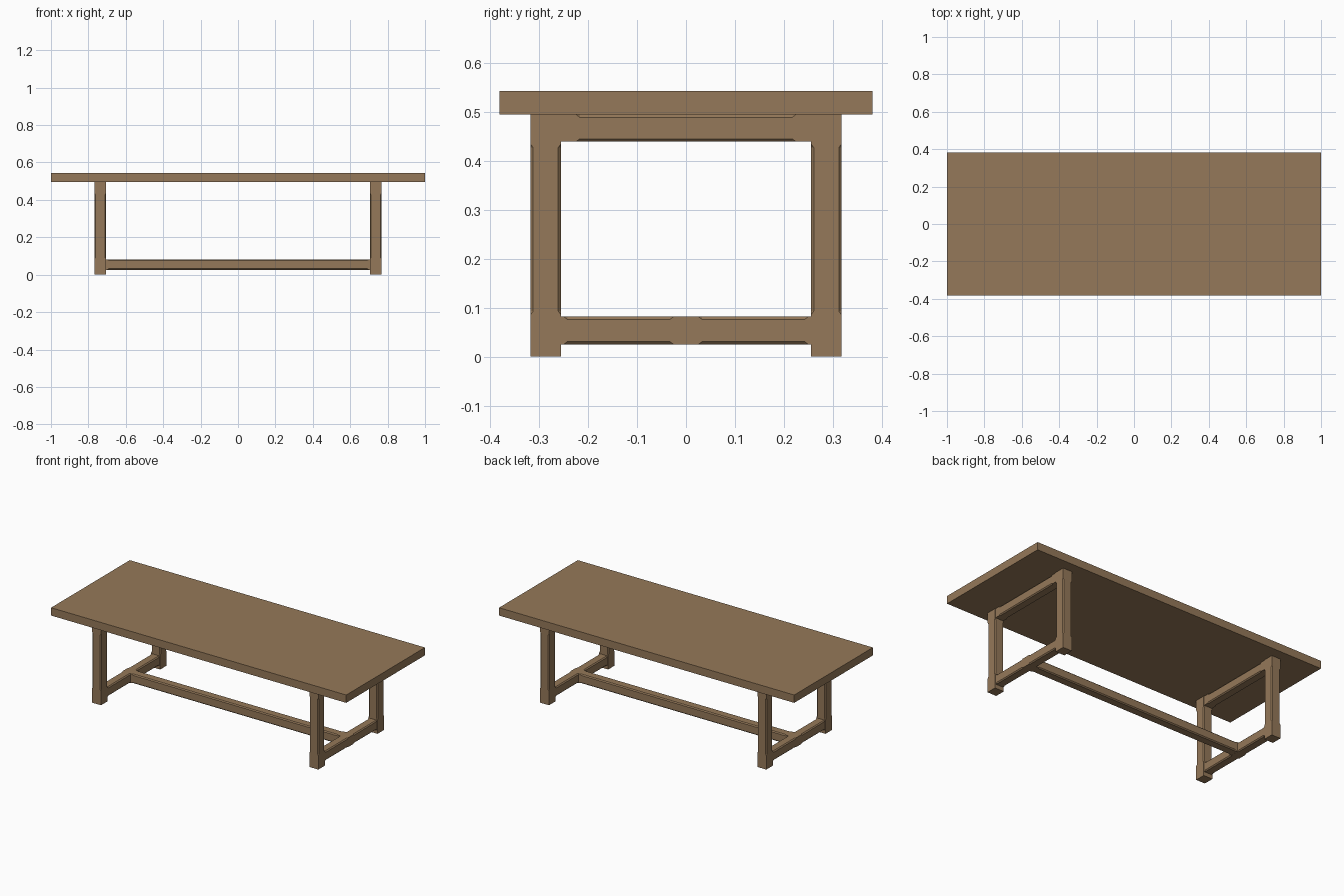
import bpy, bmesh
from mathutils import Vector

if "Cube" in bpy.data.objects:
    bpy.data.objects.remove(bpy.data.objects["Cube"])

wood = bpy.data.materials.new("brown wood")
wood.diffuse_color = (0.30, 0.19, 0.10, 1)
wood.use_nodes = True
wood.node_tree.nodes["Principled BSDF"].inputs["Base Color"].default_value = wood.diffuse_color


def beam(name, lo, hi, axis, spans=(), c=0.006):
    """Box from lo to hi along an axis, with stopped chamfers on the given spans."""
    lo, hi = Vector(lo), Vector(hi)
    u, v = (axis + 1) % 3, (axis + 2) % 3
    # ring positions along the beam and the chamfer at each
    stations = [(lo[axis], 0)]
    for a, b in spans:
        stations += [(a, 0), (a + 0.008, c), (b - 0.008, c), (b, 0)]
    stations.append((hi[axis], 0))
    bm = bmesh.new()
    rings = []
    for t, k in stations:
        u0, u1, v0, v1 = lo[u], hi[u], lo[v], hi[v]
        outline = [(u0 + k, v0), (u1 - k, v0), (u1, v0 + k), (u1, v1 - k),
                   (u1 - k, v1), (u0 + k, v1), (u0, v1 - k), (u0, v0 + k)]
        ring = []
        for pu, pv in outline:
            p = Vector()
            p[axis], p[u], p[v] = t, pu, pv
            ring.append(bm.verts.new(p))
        rings.append(ring)
    for r, s in zip(rings, rings[1:]):
        for i in range(8):
            j = (i + 1) % 8
            bm.faces.new((r[i], r[j], s[j], s[i]))
    bm.faces.new(rings[0][::-1])
    bm.faces.new(rings[-1])
    bmesh.ops.remove_doubles(bm, verts=bm.verts[:], dist=1e-5)
    bmesh.ops.recalc_face_normals(bm, faces=bm.faces[:])
    me = bpy.data.meshes.new(name)
    bm.to_mesh(me)
    bm.free()
    me.materials.append(wood)
    ob = bpy.data.objects.new(name, me)
    bpy.context.collection.objects.link(ob)
    return ob


# Three long planks form the top
for i in range(3):
    y = -0.381 + i * 0.254
    beam(f"top_plank_{i + 1}", (-1, y, 0.495), (1, y + 0.254, 0.543), 0)

# Two end frames: legs and cross rails
for side, sx in (("left", -1), ("right", 1)):
    x0, x1 = sorted((sx * 0.706, sx * 0.767))
    for end, sy in (("front", -1), ("back", 1)):
        y0, y1 = sorted((sy * 0.255, sy * 0.318))
        beam(f"{side}_{end}_leg", (x0, y0, 0), (x1, y1, 0.495), 2, [(0.085, 0.435)])
    r0, r1 = sorted((sx * 0.709, sx * 0.764))
    beam(f"{side}_top_rail", (r0, -0.256, 0.439), (r1, 0.256, 0.495), 1,
         [(-0.225, 0.225)])
    beam(f"{side}_low_rail", (r0, -0.256, 0.025), (r1, 0.256, 0.082), 1,
         [(-0.25, -0.025), (0.025, 0.25)])

# Long stretcher joining the end frames
beam("stretcher", (-0.712, -0.028, 0.026), (0.712, 0.028, 0.082), 0, [(-0.70, 0.70)])
